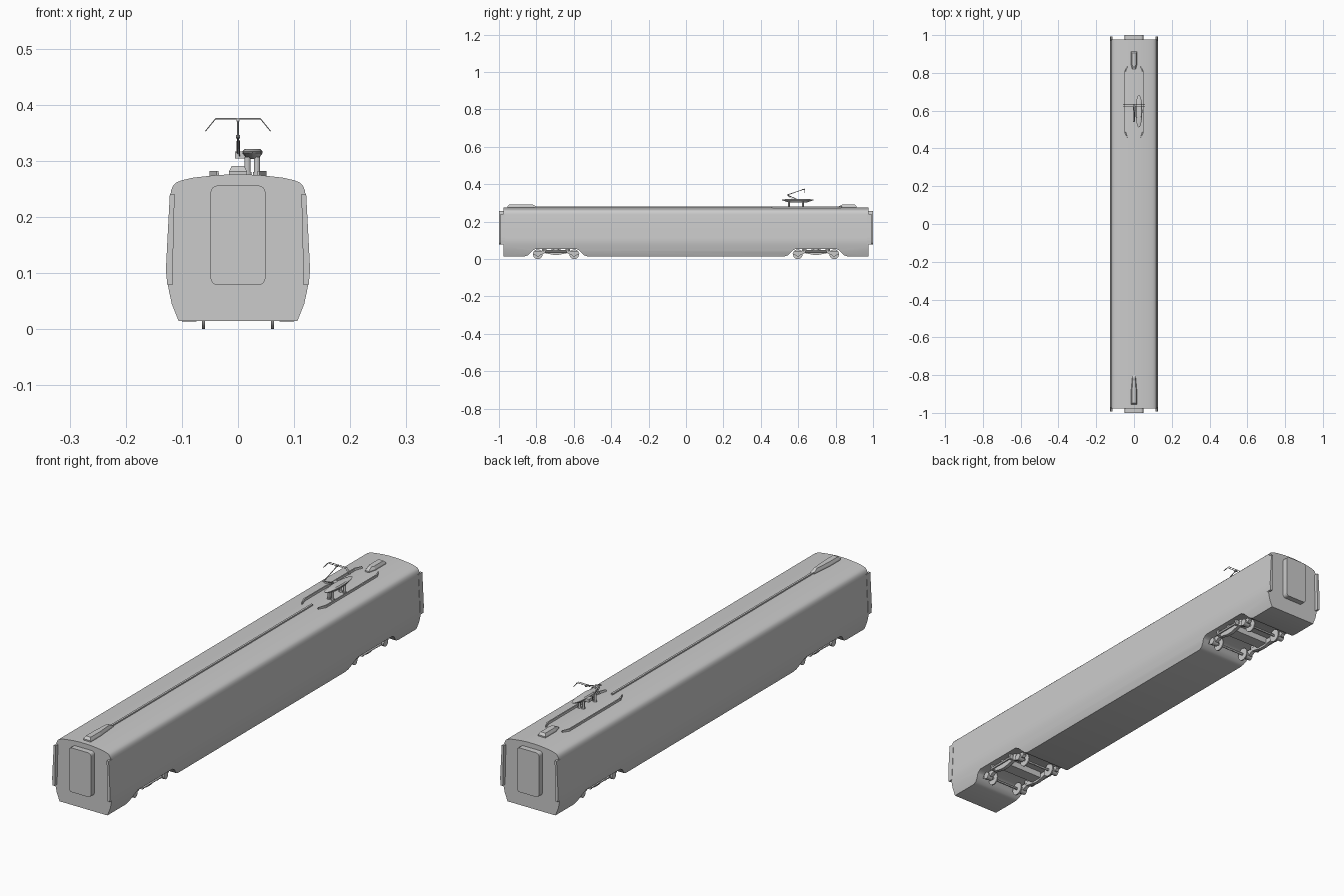
import bpy, bmesh, math
from mathutils import Vector

if "Cube" in bpy.data.objects:
    bpy.data.objects.remove(bpy.data.objects["Cube"])


def loft(name, rings):
    """Closed skin through equal-length rings, capped at both ends."""
    bm = bmesh.new()
    vs = [[bm.verts.new(p) for p in r] for r in rings]
    n = len(rings[0])
    for a, b in zip(vs, vs[1:]):
        for i in range(n):
            bm.faces.new((a[i], a[(i + 1) % n], b[(i + 1) % n], b[i]))
    bm.faces.new(vs[0])
    bm.faces.new(vs[-1])
    bmesh.ops.recalc_face_normals(bm, faces=bm.faces)
    me = bpy.data.meshes.new(name)
    bm.to_mesh(me)
    bm.free()
    ob = bpy.data.objects.new(name, me)
    bpy.context.collection.objects.link(ob)
    return ob


def extrude(name, pts, axis, a, b):
    put = {'x': lambda p, t: (t, p[0], p[1]),
           'y': lambda p, t: (p[0], t, p[1]),
           'z': lambda p, t: (p[0], p[1], t)}[axis]
    return loft(name, [[put(p, t) for p in pts] for t in (a, b)])


def box(name, x0, x1, y0, y1, z0, z1):
    return extrude(name, [(x0, y0), (x1, y0), (x1, y1), (x0, y1)], 'z', z0, z1)


def rod(name, p, q, r, n=8, r2=None):
    p, q = Vector(p), Vector(q)
    rot = (q - p).to_track_quat('Z', 'Y')
    ring = lambda c, rad: [c + rot @ Vector((rad * math.cos(2 * math.pi * i / n),
                                             rad * math.sin(2 * math.pi * i / n), 0)) for i in range(n)]
    ob = loft(name, [ring(p, r), ring(q, r2 or r)])
    if n > 8:
        smooth(ob)
    return ob


def smooth(ob, angle=30):
    bpy.ops.object.select_all(action='DESELECT')
    ob.select_set(True)
    bpy.context.view_layer.objects.active = ob
    bpy.ops.object.shade_smooth_by_angle(angle=math.radians(angle))


# Car body: half cross-section mirrored and extruded
half = [(.106, .015), (.118, .045), (.123, .068), (.126, .085), (.127, .1), (.1265, .115),
        (.124, .165), (.1205, .238), (.119, .248), (.1155, .256), (.11, .2615), (.1, .2655),
        (.08, .27), (.04, .2745), (.015, .2758)]
body = extrude('car_body', half + [(-x, z) for x, z in reversed(half)], 'y', -.977, .977)

# Wheel bay cutters with sloped, rounded ends
BOGIES = (-.695, .695)
bay = [(-.165, -.02), (-.165, .015), (-.15, .02), (-.137, .032), (-.125, .046), (-.108, .055)]
bay += [(-y, z) for y, z in reversed(bay)]
for c in BOGIES:
    cut = extrude('wheel_bay_cutter', [(c + y, z) for y, z in bay], 'x', -.2, .2)
    cut.hide_render = True
    cut.hide_viewport = True
    m = body.modifiers.new('bay', 'BOOLEAN')
    m.object = cut
    m.solver = 'EXACT'
bpy.context.view_layer.objects.active = body
for m in list(body.modifiers):
    bpy.ops.object.modifier_apply(modifier=m.name)
smooth(body)

# Gangways with rounded corners, and side flaps at both ends
door = []
for cx, cz, a0 in ((.037, .243, 0), (-.037, .243, 90), (-.037, .092, 180), (.037, .092, 270)):
    for k in range(5):
        a = math.radians(a0 + 22.5 * k)
        door.append((cx + .012 * math.cos(a), cz + .013 * math.sin(a)))
for e in (-1, 1):
    smooth(extrude('gangway', door, 'y', e * .97, e * 1.0))
    for s in (-1, 1):
        flap = [(.113, .241), (.1215, .241), (.1255, .165), (.128, .115), (.128, .1),
                (.126, .079), (.117, .079)]
        extrude('end_flap', [(s * x, z) for x, z in flap], 'y', e * .968, e * .992)

# Bogies: wheels, axles, side frames, axle boxes, springs, dampers
frame = [(-.125, .03), (-.115, .022), (-.08, .022), (-.06, .032), (-.03, .026), (-.012, .022)]
frame += [(-y, z) for y, z in reversed(frame)]
frame += [(.118, .042), (.075, .044), (.05, .048), (-.05, .048), (-.075, .044), (-.118, .042)]
for c in BOGIES:
    box('bogie_bolster', -.08, .08, c - .025, c + .025, .03, .057)
    for dy in (-.097, .097):
        rod('axle', (-.08, c + dy, .026), (.08, c + dy, .026), .005, 12)
        for s in (-1, 1):
            rod('wheel', (s * .059, c + dy, .026), (s * .064, c + dy, .026), .026, 24)
            rod('axle_box', (s * .074, c + dy, .028), (s * .1, c + dy, .028), .014, 16)
            rod('axle_spring', (s * .085, c + dy * .68, .04), (s * .085, c + dy * .68, .056), .009, 12)
    for s in (-1, 1):
        extrude('bogie_side_frame', [(c + y, z) for y, z in frame], 'x', s * .078, s * .093)
        rod('air_spring', (s * .085, c, .045), (s * .085, c, .058), .016, 16)
        rod('yaw_damper', (s * .104, c - .06, .04), (s * .104, c + .06, .04), .005, 12)
        for dy in (-.055, .055):
            box('damper_bracket', s * .09, s * .106, c + dy - .005, c + dy + .005, .034, .056)

# Roof cable duct
box('roof_duct', -.004, .004, -.83, .47, .272, .281)

# Roof pods: tapered towards the middle of the car
for e, end, mid, inner in ((-1, .955, .89, .8), (1, .912, .845, .815)):
    plan = [(-.016, end), (.016, end), (.016, mid), (.008, inner), (-.008, inner), (-.016, mid)]
    top = [(-.011, end - .008), (.011, end - .008), (.011, mid), (.006, inner + .02),
           (-.006, inner + .02), (-.011, mid)]
    loft('roof_pod', [[(x, e * y, .27) for x, y in plan], [(x, e * y, .281) for x, y in plan],
                      [(x, e * y, .291) for x, y in top]])

# Low fairings on each side of the pantograph
for s in (-1, 1):
    path = [(.038, .455), (.051, .485), (.051, .81), (.038, .835)]
    inner = [(.032, .835), (.043, .805), (.043, .49), (.032, .455)]
    loft('roof_fairing', [[(s * x, y, .266) for x, y in path + inner],
                          [(s * x, y, .282) for x, y in path] +
                          [(s * (x + .003), y, .282) for x, y in inner]])

# Pantograph base: boat-shaped fairing on short legs
def boat(w, l, z):
    pts = []
    for i in range(20):
        a = 2 * math.pi * i / 20
        pts.append((.026 + w * math.cos(a), .597 + l * math.sin(a), z))
    return pts
smooth(loft('pantograph_base', [boat(.010, .05, .303), boat(.018, .083, .314),
                                boat(.018, .086, .317), boat(.014, .06, .321)]), 25)
for y in (.55, .625):
    for x in (.017, .034):
        rod('base_leg', (x, y, .27), (x, y, .307), .0055, 12)
        rod('leg_foot', (x, y, .27), (x, y, .28), .007, 12)

# Folding arm and collector head
box('arm_pivot', -.005, .014, .6, .622, .304, .317)
knee, tip = (0, .542, .343), (0, .627, .372)
rod('lower_arm', (0, .611, .31), knee, .003, 8, .002)
rod('upper_arm', knee, tip, .002, 8, .0014)
rod('control_rod', (.003, .596, .309), (.003, .545, .336), .001, 6)
rod('knee_joint', (-.004, .542, .343), (.004, .542, .343), .003, 10)
for y in (.623, .632):
    rod('contact_strip', (-.04, y, .375), (.04, y, .375), .0012, 6)
    for s in (-1, 1):
        rod('end_horn', (s * .04, y, .375), (s * .058, y, .353), .001, 6)
box('head_mount', -.003, .003, .62, .635, .37, .375)
